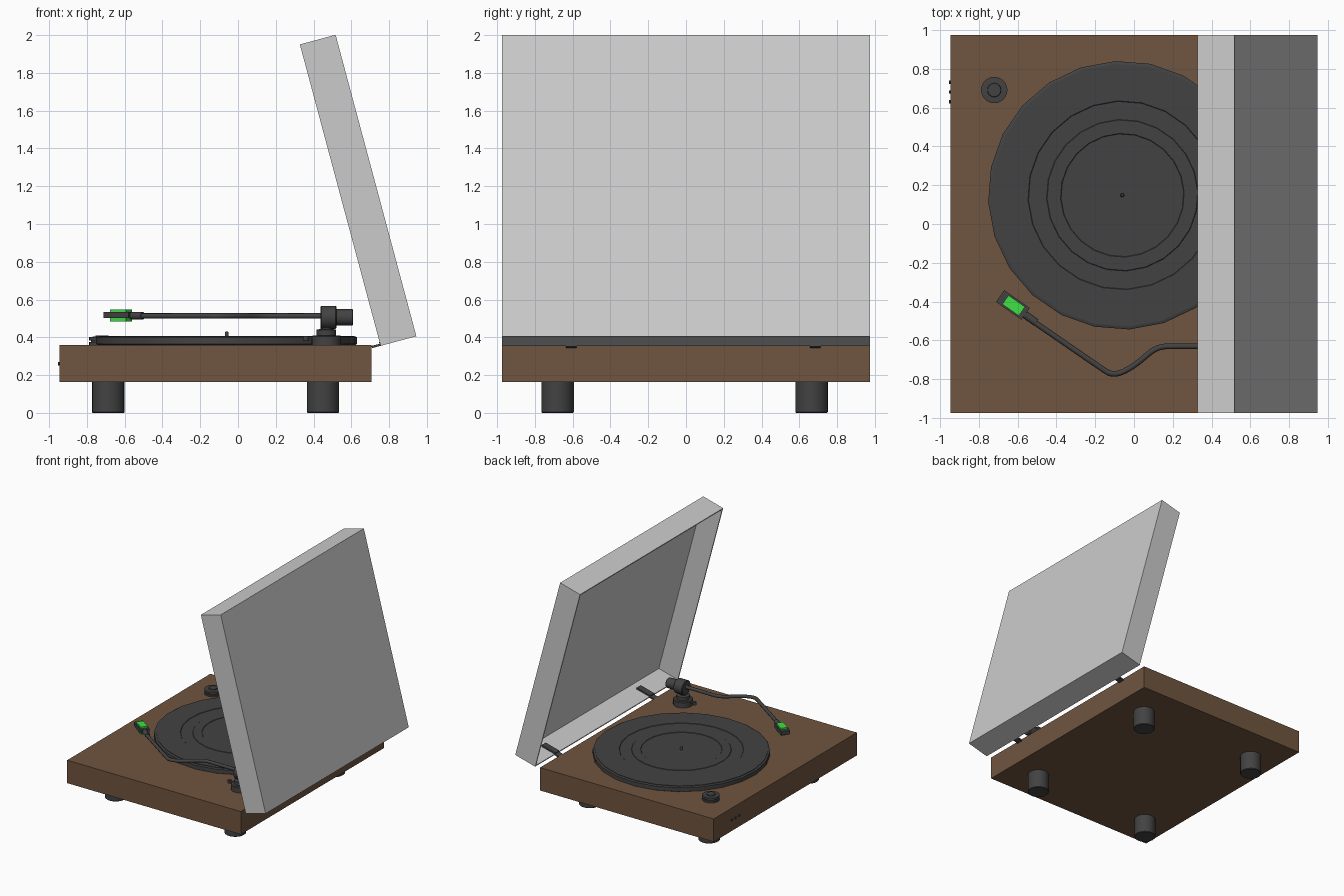
import bpy, bmesh, math
from mathutils import Vector, Matrix

if "Cube" in bpy.data.objects:
    bpy.data.objects.remove(bpy.data.objects["Cube"])


def material(name, rgb):
    m = bpy.data.materials.new(name)
    m.diffuse_color = (*rgb, 1)
    m.use_nodes = True
    m.node_tree.nodes["Principled BSDF"].inputs["Base Color"].default_value = m.diffuse_color
    return m


WOOD = material("walnut", (0.16, 0.09, 0.05))
DARK = material("charcoal", (0.055, 0.055, 0.055))
GREEN = material("green", (0.05, 0.75, 0.06))


def add_object(name, bm, mat=None, smooth=False):
    bmesh.ops.recalc_face_normals(bm, faces=bm.faces)
    me = bpy.data.meshes.new(name)
    bm.to_mesh(me)
    bm.free()
    ob = bpy.data.objects.new(name, me)
    bpy.context.collection.objects.link(ob)
    if mat:
        me.materials.append(mat)
    if smooth:
        bpy.ops.object.select_all(action='DESELECT')
        ob.select_set(True)
        bpy.context.view_layer.objects.active = ob
        bpy.ops.object.shade_smooth_by_angle(angle=math.radians(35))
    return ob


def box(name, lo, hi, mat=None, matrix=Matrix()):
    lo, hi = Vector(lo), Vector(hi)
    bm = bmesh.new()
    bmesh.ops.create_cube(bm, size=1, matrix=matrix @ Matrix.Translation((lo + hi) / 2)
                          @ Matrix.Diagonal((*(hi - lo), 1)))
    return add_object(name, bm, mat)


def lathe(name, profile, matrix, mat=DARK, sides=24, smooth=True):
    """Revolve (radius, height) points about z and cap both ends."""
    bm = bmesh.new()
    rings = [[bm.verts.new(matrix @ Vector((r * math.cos(a), r * math.sin(a), z)))
              for a in (math.tau * i / sides for i in range(sides))] for r, z in profile]
    for a, b in zip(rings, rings[1:]):
        for i in range(sides):
            j = (i + 1) % sides
            bm.faces.new((a[i], a[j], b[j], b[i]))
    bm.faces.new(rings[0])
    bm.faces.new(rings[-1])
    return add_object(name, bm, mat, smooth)


def at(x, y, z=0):
    return Matrix.Translation((x, y, z))


# plinth and feet
box("plinth", (-0.945, -0.973, 0.163), (0.708, 0.973, 0.36), WOOD)
for fx, side in ((-0.687, "left"), (0.45, "right")):
    for fy, end in ((-0.68, "front"), (0.665, "back")):
        lathe(f"foot_{end}_{side}", [(0.082, 0), (0.086, 0.004), (0.086, 0.17)], at(fx, fy))

# platter, stepped record and spindle
centre = at(-0.06, 0.148)
lathe("platter", [(0.68, 0.358), (0.692, 0.365), (0.692, 0.399), (0.684, 0.404)],
      centre @ Matrix.Rotation(math.radians(3), 4, 'Z'))
lathe("record", [(0.677, 0.40), (0.677, 0.408), (0.487, 0.408), (0.484, 0.405), (0.391, 0.405),
                 (0.388, 0.408), (0.319, 0.408), (0.316, 0.405)],
      centre @ Matrix.Rotation(math.radians(3), 4, 'Z'))
lathe("spindle", [(0.010, 0.40), (0.010, 0.425), (0.006, 0.432)], centre, sides=12)

# speed knob
lathe("speed_knob", [(0.068, 0.358), (0.068, 0.374), (0.058, 0.376), (0.058, 0.382),
                     (0.068, 0.384), (0.068, 0.402), (0.036, 0.404), (0.034, 0.411)],
      at(-0.72, 0.69))

# indicator dots on the side of the plinth
for i in range(3):
    lathe(f"indicator_{i + 1}", [(0.009, 0), (0.009, 0.008)],
          at(-0.945, 0.73 - 0.05 * i, 0.26) @ Matrix.Rotation(-math.pi / 2, 4, 'Y'), sides=10)

# tonearm base, bearing housing and counterweight
PY, AZ = -0.63, 0.51
lathe("tonearm_base", [(0.078, 0.358), (0.078, 0.405), (0.072, 0.41), (0.052, 0.41),
                       (0.052, 0.44), (0.03, 0.445), (0.03, 0.48)], at(0.468, PY))
along_x = at(0, PY, AZ - 0.004) @ Matrix.Rotation(math.pi / 2, 4, 'Y')
lathe("bearing_housing", [(0.056, 0.436), (0.061, 0.441), (0.061, 0.517), (0.056, 0.522)], along_x)
lathe("counterweight", [(0.043, 0.515), (0.043, 0.605), (0.039, 0.61)], along_x)
box("cue_lever", (0.365, PY - 0.01, 0.39), (0.44, PY + 0.01, 0.402), DARK)
lathe("cue_lever_tip", [(0.015, 0.383), (0.015, 0.408)], at(0.36, PY), sides=12)

# bent tonearm tube
curve = bpy.data.curves.new("tonearm_tube", 'CURVE')
curve.dimensions = '3D'
curve.bevel_depth = 0.0145
curve.bevel_resolution = 2
curve.resolution_u = 6
curve.use_fill_caps = True
knots = [((-0.56, -0.474), 0.08, -34), ((-0.18, -0.735), 0.06, -34), ((-0.095, -0.772), 0.035, 0),
         ((0.05, -0.69), 0.05, 42), ((0.17, -0.63), 0.05, 0), ((0.45, PY), 0.08, 0)]
spline = curve.splines.new('BEZIER')
spline.bezier_points.add(len(knots) - 1)
for p, ((x, y), h, deg) in zip(spline.bezier_points, knots):
    d = Vector((math.cos(math.radians(deg)), math.sin(math.radians(deg)), 0)) * h
    p.co = (x, y, AZ + 0.003)
    p.handle_left, p.handle_right = p.co - d, p.co + d
curve.materials.append(DARK)
bpy.context.collection.objects.link(bpy.data.objects.new("tonearm_tube", curve))

# headshell, collar and cartridge
head = at(-0.62, -0.42, AZ + 0.007) @ Matrix.Rotation(math.radians(-35), 4, 'Z')
box("headshell", (-0.085, -0.037, -0.015), (0.075, 0.037, 0.017), DARK, head)
box("cartridge", (-0.052, -0.028, -0.034), (0.052, 0.028, 0.031), GREEN, head)
lathe("headshell_collar", [(0.02, 0.07), (0.02, 0.145)],
      head @ at(0, -0.005, -0.003) @ Matrix.Rotation(math.pi / 2, 4, 'Y'), sides=16)

# hinged dust cover, open towards the platter, leaning by 15 degrees
lean = at(0.755, 0, 0.355) @ Matrix.Rotation(math.radians(-15), 4, 'Y')
cover = box("dust_cover", (0, -0.973, 0), (0.196, 0.973, 1.652))
bm = bmesh.new()
bm.from_mesh(cover.data)
bmesh.ops.delete(bm, geom=[min(bm.faces, key=lambda f: f.calc_center_median().x)],
                 context='FACES_ONLY')
bm.to_mesh(cover.data)
bm.free()
cover.matrix_world = lean
walls = cover.modifiers.new("walls", 'SOLIDIFY')
walls.thickness = 0.014
walls.offset = -1

# hinges lying on the inside of the cover's lower wall
for hy, end in ((-0.607, "front"), (0.685, "back")):
    box(f"hinge_{end}", (-0.047, hy - 0.028, 0.0), (0.0, hy + 0.028, 0.012), DARK, lean)
    box(f"hinge_plate_{end}", (-0.003, hy - 0.028, 0.004), (0.13, hy + 0.028, 0.022), DARK, lean)
